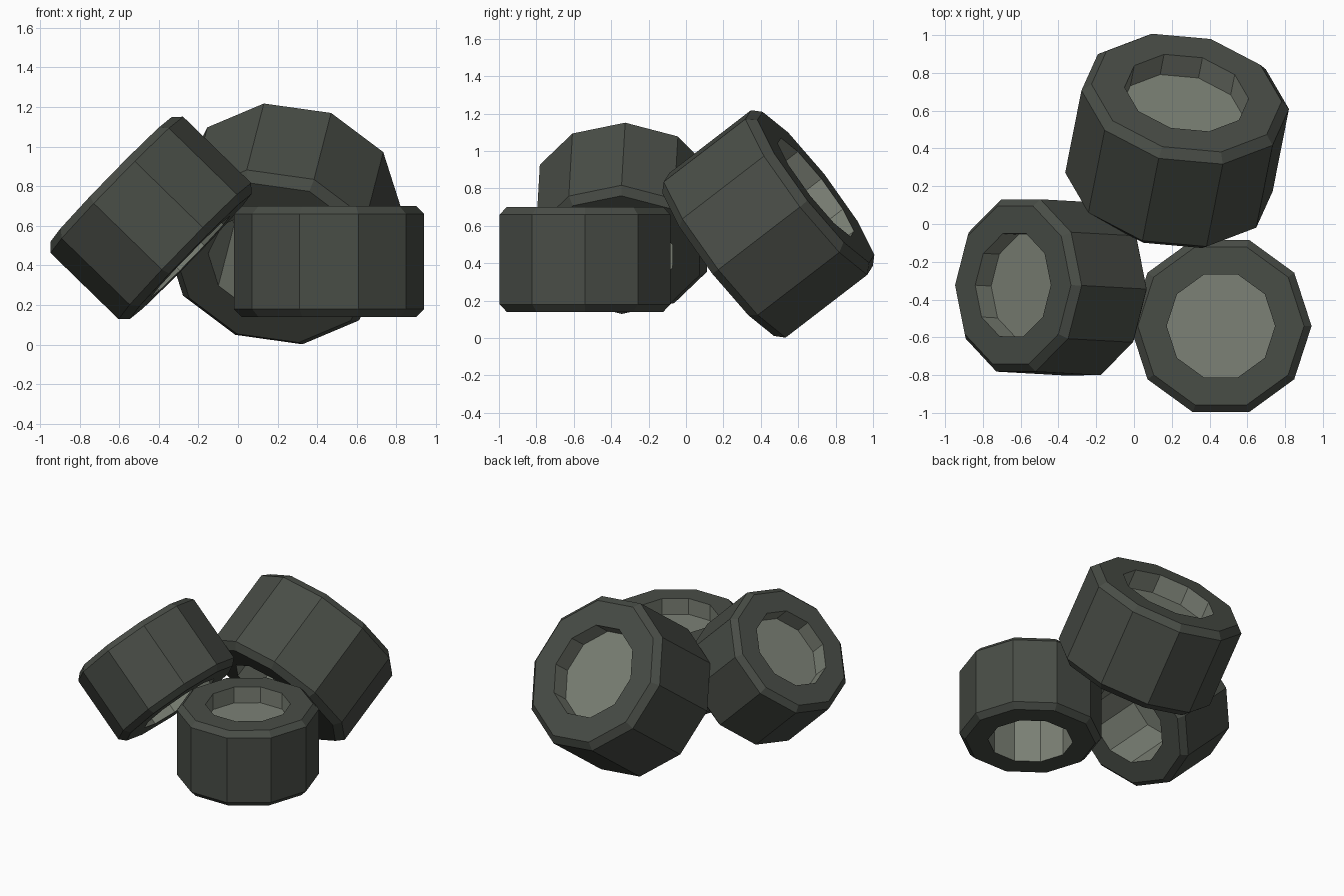
import bpy, bmesh, math
from mathutils import Vector, Matrix

if "Cube" in bpy.data.objects:
    bpy.data.objects.remove(bpy.data.objects["Cube"])

SIDES = 10


def material(name, rgb):
    m = bpy.data.materials.new(name)
    m.diffuse_color = (*rgb, 1)
    m.use_nodes = True
    m.node_tree.nodes["Principled BSDF"].inputs["Base Color"].default_value = m.diffuse_color
    return m


rubber = material("dark_rubber", (0.066, 0.074, 0.062))
hub_grey = material("hub_grey", (0.20, 0.22, 0.18))

# tyre cross-section (radius, height): bevelled outer band with a straight bore
PROFILE = [(0.287, -0.28), (0.44, -0.28), (0.48, -0.24),
           (0.48, 0.24), (0.44, 0.28), (0.287, 0.28)]
PLATE_Z = 0.162


def finish(name, bm, mats, matrix):
    bm.normal_update()
    mesh = bpy.data.meshes.new(name)
    bm.to_mesh(mesh)
    bm.free()
    for m in mats:
        mesh.materials.append(m)
    mesh.transform(matrix)
    ob = bpy.data.objects.new(name, mesh)
    bpy.context.collection.objects.link(ob)
    return ob


def ring(bm, r, z):
    return [bm.verts.new((r * math.cos(2 * math.pi * i / SIDES),
                          r * math.sin(2 * math.pi * i / SIDES), z))
            for i in range(SIDES)]


def wheel(name, centre, axis, corner, scale=1.0):
    # local z follows the axle, local x points at one corner of the decagon
    n = Vector(axis).normalized()
    u = Vector(corner)
    u = (u - n * u.dot(n)).normalized()
    rot = Matrix((u, n.cross(u), n)).transposed().to_4x4()
    mat = Matrix.Translation(centre) @ rot @ Matrix.Scale(scale, 4)

    # tyre body with lighter bore wall
    bm = bmesh.new()
    rings = [ring(bm, r, z) for r, z in PROFILE]
    for k, a in enumerate(rings):
        b = rings[(k + 1) % len(rings)]
        for i in range(SIDES):
            j = (i + 1) % SIDES
            f = bm.faces.new((a[i], a[j], b[j], b[i]))
            f.material_index = 1 if k == len(rings) - 1 else 0
    finish(name + "_tyre", bm, (rubber, hub_grey), mat)

    # flat hub plate closing the bore near the upper side
    bm = bmesh.new()
    bm.faces.new(ring(bm, PROFILE[0][0], PLATE_Z))
    finish(name + "_hub_plate", bm, (hub_grey,), mat)


# flat-lying wheel at the front right
wheel("front", (0.46, -0.54, 0.42), (0, 0, 1), (1, 0, 0))

# wheel leaning to the left
wheel("left", (-0.44, -0.335, 0.64), (-0.716, 0.04, 0.697), (0.7, 0, 0.71))

# larger wheel leaning to the back
n = Vector((0.155, 0.783, 0.602)).normalized()
up = (Vector((0, 0, 1)) - n * n.z).normalized()
side = up.cross(n)
if side.x < 0:
    side = -side
phi = math.radians(-8)
wheel("back", (0.228, 0.44, 0.61), n,
      up * math.cos(phi) + side * math.sin(phi), 1.16)
